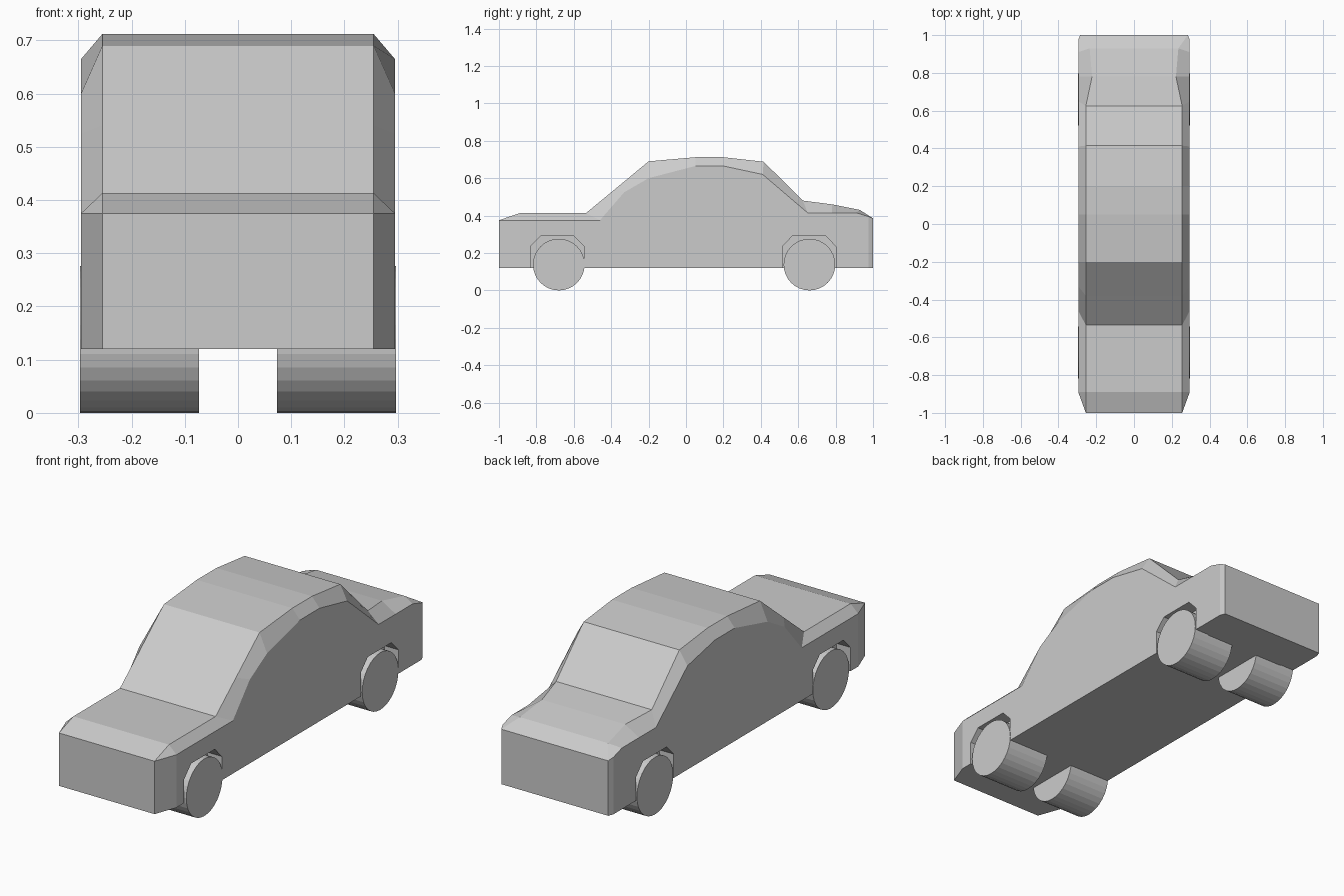
import bpy, bmesh, math

if "Cube" in bpy.data.objects:
    bpy.data.objects.remove(bpy.data.objects["Cube"])

SIDE_X = 0.295
FLOOR = 0.12


def make_object(name, bm):
    bmesh.ops.remove_doubles(bm, verts=bm.verts, dist=1e-4)
    bmesh.ops.recalc_face_normals(bm, faces=bm.faces)
    mesh = bpy.data.meshes.new(name)
    bm.to_mesh(mesh)
    bm.free()
    ob = bpy.data.objects.new(name, mesh)
    bpy.context.collection.objects.link(ob)
    return ob


# Body stations, front to back: inner edge (x, y, z), then side edge (y, z)
stations = [
    (0.255, -1.0, FLOOR, -0.89, FLOOR),
    (0.255, -1.0, 0.375, -0.89, 0.375),
    (0.255, -0.89, 0.413, -0.89, 0.375),
    (0.255, -0.535, 0.413, -0.46, 0.375),
    (0.255, -0.38, 0.541, -0.33, 0.525),
    (0.255, -0.20, 0.69, -0.20, 0.60),
    (0.255, 0.05, 0.712, 0.05, 0.665),
    (0.255, 0.20, 0.712, 0.20, 0.665),
    (0.255, 0.415, 0.688, 0.41, 0.62),
    (0.255, 0.625, 0.48, 0.65, 0.415),
    (0.222, 0.78, 0.46, 0.78, 0.415),
    (0.235, 0.93, 0.43, 0.91, 0.415),
    (0.285, 1.0, 0.385, 0.975, 0.395),
    (0.285, 1.0, FLOOR, 0.975, FLOOR),
]
bm = bmesh.new()
rows = []
for cx, cy, cz, sy, sz in stations:
    rows.append([bm.verts.new(p) for p in (
        (-SIDE_X, sy, sz), (-cx, cy, cz), (cx, cy, cz), (SIDE_X, sy, sz))])
for a, b in zip(rows, rows[1:]):
    for i in range(3):
        bm.faces.new((a[i], a[i + 1], b[i + 1], b[i]))
bm.faces.new([r[0] for r in rows])
bm.faces.new([r[3] for r in rows])
bm.faces.new(rows[0] + rows[-1][::-1])
body = make_object("car_body", bm)

# Wheels and arch cutters
arch = [(-0.143, 0.05), (-0.143, 0.235), (-0.09, 0.29),
        (0.09, 0.29), (0.143, 0.235), (0.143, 0.05)]
for end, wheel_y, arch_y in (("front", -0.68, -0.688), ("rear", 0.66, 0.658)):
    for side, s in (("left", -1), ("right", 1)):
        bpy.ops.mesh.primitive_cylinder_add(
            vertices=32, radius=0.138, depth=0.224,
            location=(s * 0.185, wheel_y, 0.138), rotation=(0, math.pi / 2, 0))
        bpy.context.object.name = f"{end}_{side}_wheel"

        bm = bmesh.new()
        face = bm.faces.new([bm.verts.new((s * 0.22, arch_y + y, z)) for y, z in arch])
        ext = bmesh.ops.extrude_face_region(bm, geom=[face])["geom"]
        bmesh.ops.translate(bm, vec=(s * 0.15, 0, 0),
                            verts=[v for v in ext if isinstance(v, bmesh.types.BMVert)])
        # extrude_face_region may drop the source cap: close it again
        bmesh.ops.holes_fill(bm, edges=[e for e in bm.edges if e.is_boundary], sides=0)
        cutter = make_object(f"{end}_{side}_arch_cutter", bm)
        cutter.hide_render = True
        cutter.hide_viewport = False
        cutter.display_type = 'WIRE'
        mod = body.modifiers.new(f"{end}_{side}_arch", 'BOOLEAN')
        mod.operation = 'DIFFERENCE'
        mod.solver = 'EXACT'
        mod.object = cutter
